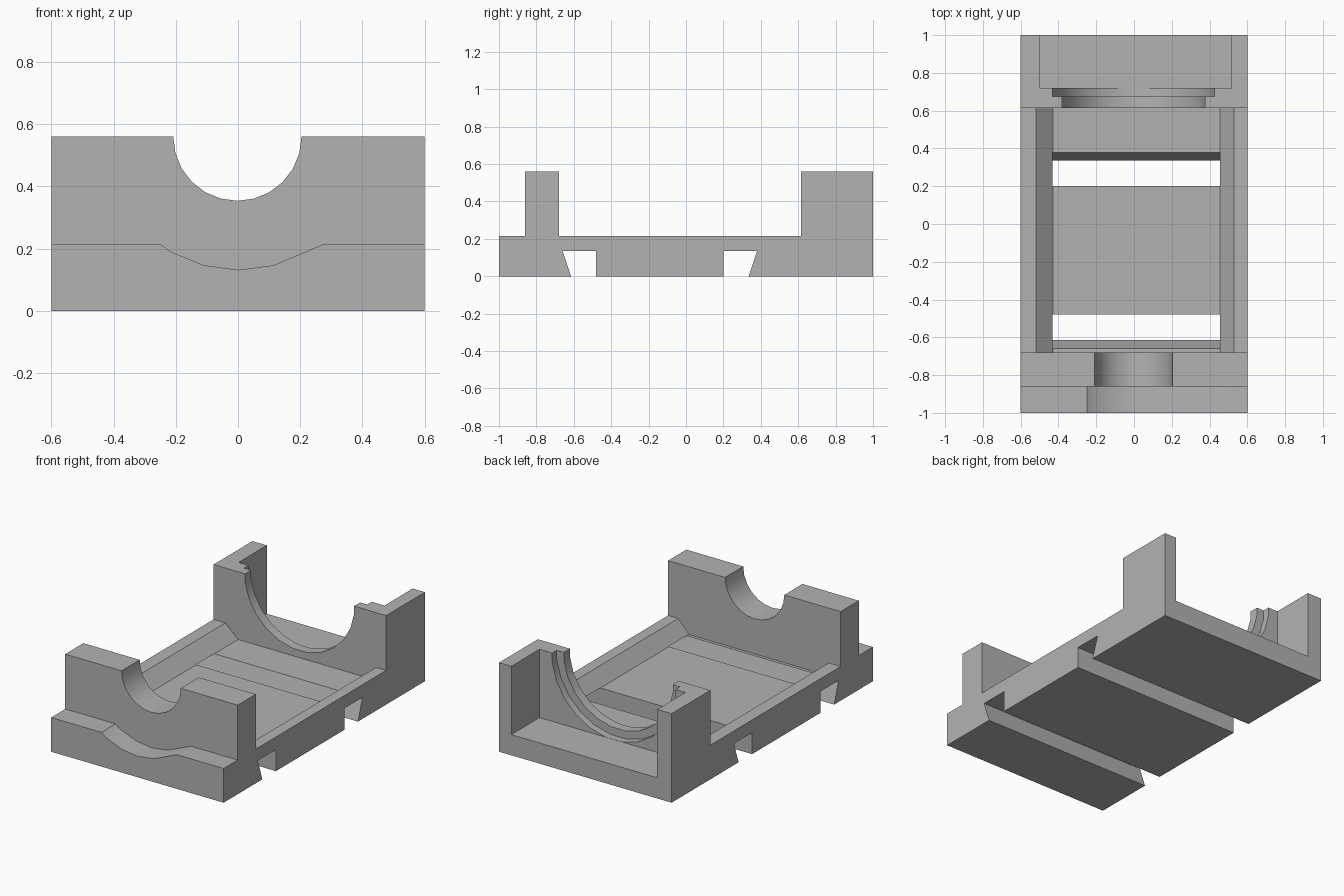
import bpy
import math

cube = bpy.data.objects.get("Cube")
if cube:
    bpy.data.objects.remove(cube, do_unlink=True)

grey = bpy.data.materials.new("plain grey")
grey.use_nodes = True
COLOUR = (0.45, 0.45, 0.45, 1)
grey.diffuse_color = COLOUR
grey.node_tree.nodes["Principled BSDF"].inputs["Base Color"].default_value = COLOUR


def prism(name, profile, start, end, axis):
    """Extrude a closed profile: (y, z) along x, or (x, z) along y."""
    n = len(profile)
    if axis == "x":
        verts = [(d, a, b) for d in (start, end) for a, b in profile]
    else:
        verts = [(a, d, b) for d in (start, end) for a, b in profile]
    faces = [list(range(n)), list(range(n, 2 * n))]
    faces += [(i, (i + 1) % n, n + (i + 1) % n, n + i) for i in range(n)]
    mesh = bpy.data.meshes.new(name)
    mesh.from_pydata(verts, [], faces)
    mesh.materials.append(grey)
    obj = bpy.data.objects.new(name, mesh)
    bpy.context.collection.objects.link(obj)
    bpy.context.view_layer.objects.active = obj
    bpy.ops.object.mode_set(mode="EDIT")
    bpy.ops.mesh.select_all(action="SELECT")
    bpy.ops.mesh.normals_make_consistent(inside=False)
    bpy.ops.object.mode_set(mode="OBJECT")
    return obj


def circle(radius, cx, cz, phase):
    """24-sided round outline in (x, z)."""
    return [(cx + radius * math.cos(math.radians(15 * i + phase)),
             cz + radius * math.sin(math.radians(15 * i + phase))) for i in range(24)]


def cut(target, cutter):
    cutter.hide_render = True
    mod = target.modifiers.new("cut", "BOOLEAN")
    mod.operation = "DIFFERENCE"
    mod.solver = "EXACT"
    mod.object = cutter
    bpy.context.view_layer.objects.active = target
    bpy.ops.object.modifier_apply(modifier=mod.name)
    bpy.data.objects.remove(cutter, do_unlink=True)


RIM, TOP, GROOVE = 0.215, 0.56, 0.135

# Side outline: base with two undercut grooves, front wall and back block
side = [(-1, 0), (-0.615, 0), (-0.66, GROOVE), (-0.48, GROOVE), (-0.48, 0),
        (0.2, 0), (0.2, GROOVE), (0.38, GROOVE), (0.335, 0), (1, 0),
        (1, TOP), (0.615, TOP), (0.615, RIM), (-0.68, RIM),
        (-0.68, TOP), (-0.86, TOP), (-0.86, RIM), (-1, RIM)]
body = prism("cradle_body", side, -0.6, 0.6, "x")

# Central trough with sloped sides, breaking through into the grooves
trough = [(-0.43, 0.134), (0.455, 0.134), (0.53, RIM), (0.53, 0.4),
          (-0.518, 0.4), (-0.518, RIM)]
cut(body, prism("trough_cutter", trough, -0.68, 0.615, "y"))

# Shallow dip in the front ledge
dip = [(-0.25, RIM), (-0.215, 0.19), (-0.11, 0.147), (0, 0.132),
       (0.115, 0.147), (0.275, RIM), (0.275, 0.4), (-0.25, 0.4)]
cut(body, prism("dip_cutter", dip, -1.1, -0.86, "y"))

# Round saddle through the front wall
cut(body, prism("saddle_cutter", circle(0.206, -0.002, TOP, 0), -0.95, -0.6, "y"))

# Open pocket at the back
pocket = [(-0.5, 0.13), (0.515, 0.13), (0.515, 0.8), (-0.5, 0.8)]
cut(body, prism("pocket_cutter", pocket, 0.72, 1.1, "y"))

# Stepped round saddle through the back wall
for radius, start in ((0.429, 0.675), (0.379, 0.55)):
    outline = circle(radius / math.cos(math.radians(7.5)), -0.002, TOP, 7.5)
    cut(body, prism("step_cutter", outline, start, 0.76, "y"))

bpy.ops.object.select_all(action="DESELECT")
body.select_set(True)
bpy.context.view_layer.objects.active = body
bpy.ops.object.shade_smooth_by_angle(angle=math.radians(30))
